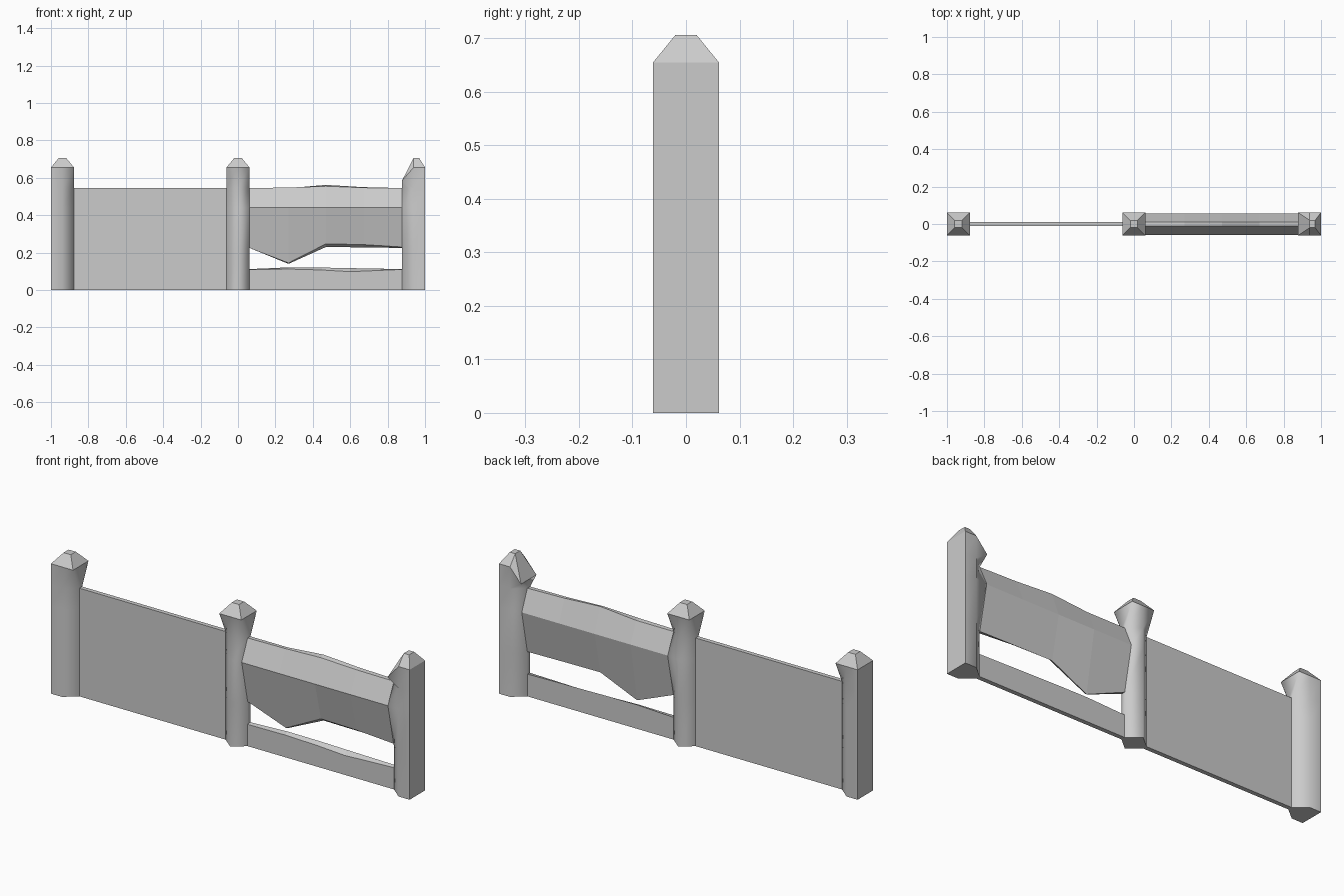
import bpy, bmesh, math

if "Cube" in bpy.data.objects:
    bpy.data.objects.remove(bpy.data.objects["Cube"])

W = 0.0615   # post half width
T = 0.011    # panel half thickness


def finish(name, bm, smooth=None):
    bmesh.ops.recalc_face_normals(bm, faces=bm.faces)
    me = bpy.data.meshes.new(name)
    bm.to_mesh(me)
    bm.free()
    ob = bpy.data.objects.new(name, me)
    bpy.context.collection.objects.link(ob)
    if smooth:
        bpy.ops.object.select_all(action='DESELECT')
        ob.select_set(True)
        bpy.context.view_layer.objects.active = ob
        bpy.ops.object.shade_smooth_by_angle(angle=math.radians(smooth))
    return ob


def loft(name, rings, caps=(True, True), smooth=None):
    bm = bmesh.new()
    rows = [[bm.verts.new(p) for p in r] for r in rings]
    n = len(rows[0])
    for a, b in zip(rows, rows[1:]):
        for i in range(n):
            j = (i + 1) % n
            bm.faces.new((a[i], a[j], b[j], b[i]))
    if caps[0]:
        bm.faces.new(rows[0])
    if caps[1]:
        bm.faces.new(rows[-1])
    return finish(name, bm, smooth)


# Side half-widths by height: full outside, pinched to a panel or to the beam
LEVELS = [0, 0.22, 0.44, 0.545, 0.655]
OUTER = [W] * 5
PANEL = [T, T, T, T, W]
BEAM = [T, T, W - 0.003, T, W]


def post(name, cx, left, right, chip=0.0):
    rings = []
    for z, l, r in zip(LEVELS, left, right):
        zl = z - chip if z > 0.6 else z
        rings.append([(cx - W, -l, zl), (cx, -W, z), (cx + W, -r, z),
                      (cx + W, r, z), (cx, W, z), (cx - W, l, zl)])
    loft(name, rings, (True, False), smooth=82)
    # Faceted pyramid cap, with its left side broken off when chipped
    bm = bmesh.new()
    base = [bm.verts.new(p) for p in rings[-1]]
    x0 = 0.0 if chip else -0.02
    x1 = 0.03 if chip else 0.02
    for x in (x0, x1):
        for y in (-0.02, 0.02):
            bm.verts.new((cx + x, y, 0.706))
    bmesh.ops.convex_hull(bm, input=bm.verts[:])
    under = [f for f in bm.faces if all(v in base for v in f.verts)]
    bmesh.ops.delete(bm, geom=under, context='FACES_ONLY')
    finish(name + "_cap", bm)


post("left_post", -1 + W, OUTER, PANEL)
post("middle_post", 0, PANEL, BEAM)
post("right_post", 1 - W, BEAM, OUTER, chip=0.07)

# Solid panel on the left
loft("solid_panel", [[(x, -T, 0), (x, T, 0), (x, T, 0.545), (x, -T, 0.545)]
                     for x in (-1 + 2 * W, -W)])

# Broken upper rail: x, front top, back top, front bottom, back bottom, edge half-width
upper = [(W, 0.545, 0.545, 0.225, 0.225, T),
         (0.27, 0.548, 0.545, 0.145, 0.14, 0.004),
         (0.47, 0.555, 0.562, 0.247, 0.23, T),
         (0.67, 0.547, 0.55, 0.243, 0.228, T),
         (1 - 2 * W, 0.545, 0.545, 0.23, 0.225, T)]
loft("broken_upper_rail",
     [[(x, -T, ft), (x, -0.0585, 0.44), (x, -e, fb),
       (x, e, bb), (x, 0.0555, 0.44), (x, T, bt)]
      for x, ft, bt, fb, bb, e in upper])

# Broken lower board: x, front top, back top
lower = [(W, 0.11, 0.112), (0.27, 0.112, 0.121), (0.45, 0.107, 0.12),
         (0.6, 0.098, 0.117), (1 - 2 * W, 0.11, 0.112)]
loft("broken_lower_board",
     [[(x, -T, 0), (x, T, 0), (x, T, b), (x, -T, f)] for x, f, b in lower])
